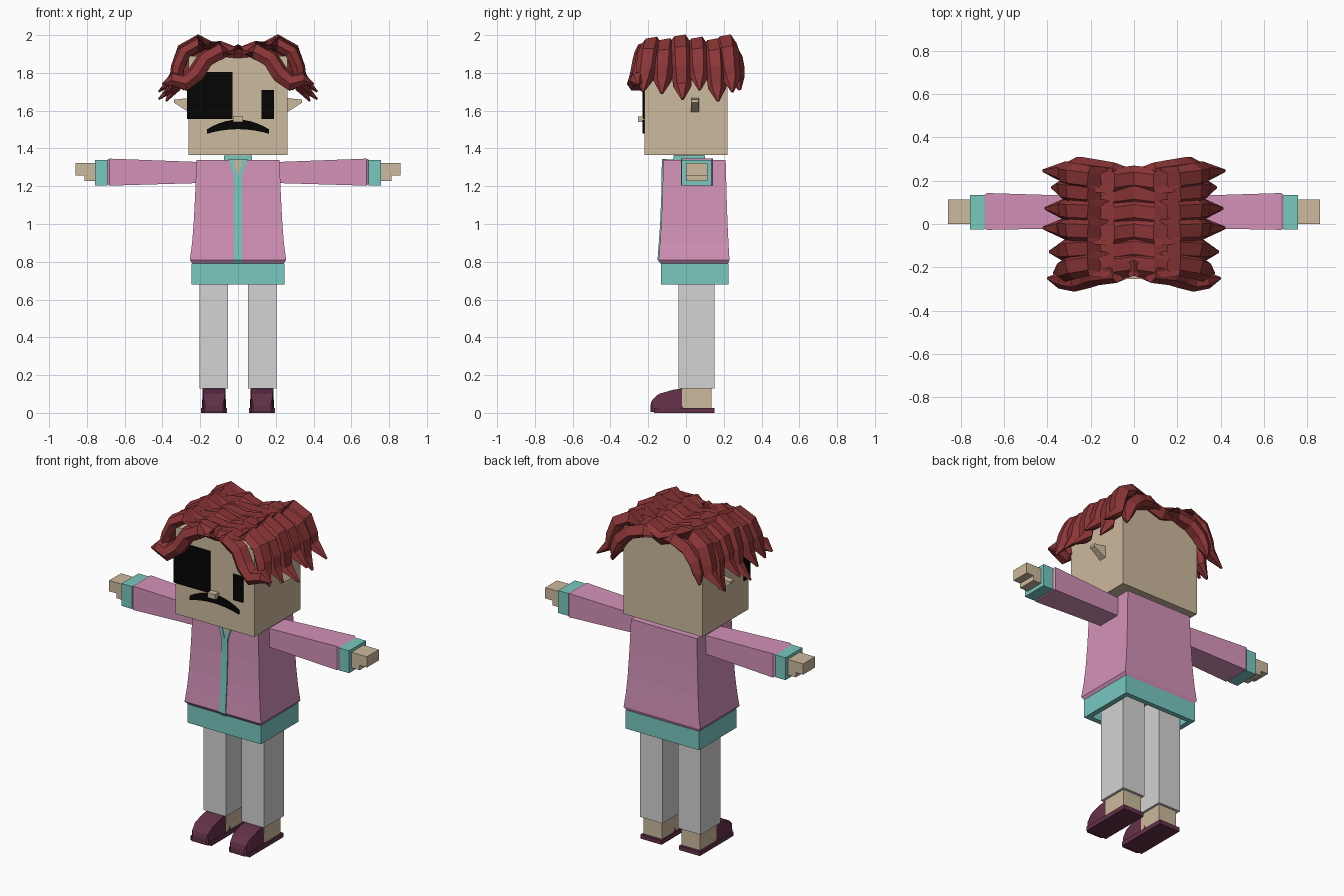
import bpy, bmesh, math
from mathutils import Vector

cube = bpy.data.objects.get("Cube")
if cube:
    bpy.data.objects.remove(cube, do_unlink=True)


def material(name, r, g, b):
    m = bpy.data.materials.new(name)
    m.use_nodes = True
    col = [(c / 255) ** 2.2 for c in (r, g, b)] + [1]
    m.diffuse_color = col
    m.node_tree.nodes["Principled BSDF"].inputs["Base Color"].default_value = col
    return m


SKIN = material("skin", 203, 184, 156)
PINK = material("pink cloth", 211, 145, 183)
TEAL = material("teal trim", 120, 199, 191)
GREY = material("grey trousers", 210, 210, 210)
SHOE = material("plum shoe", 100, 52, 74)
HAIR = material("red hair", 138, 56, 57)
BLACK = material("black", 13, 13, 13)


def loft(name, rings, mat, side=1, closed=False):
    """Skin a list of equal rings; side=-1 mirrors the part in x."""
    bm = bmesh.new()
    rows = [[bm.verts.new((p[0] * side, p[1], p[2])) for p in r] for r in rings]
    n = len(rows[0])
    pairs = list(zip(rows, rows[1:]))
    if closed:
        pairs.append((rows[-1], rows[0]))
    for a, b in pairs:
        for i in range(n):
            j = (i + 1) % n
            bm.faces.new((a[i], a[j], b[j], b[i]))
    if not closed:
        bm.faces.new(rows[0])
        bm.faces.new(rows[-1])
    bmesh.ops.recalc_face_normals(bm, faces=bm.faces)
    me = bpy.data.meshes.new(name)
    bm.to_mesh(me)
    bm.free()
    me.materials.append(mat)
    ob = bpy.data.objects.new(name, me)
    bpy.context.collection.objects.link(ob)
    return ob


def rect_z(x0, x1, y0, y1, z):
    return [(x0, y0, z), (x1, y0, z), (x1, y1, z), (x0, y1, z)]


def rect_x(x, y0, y1, z0, z1):
    return [(x, y0, z0), (x, y1, z0), (x, y1, z1), (x, y0, z1)]


def box(name, x0, x1, y0, y1, z0, z1, mat, side=1):
    return loft(name, [rect_z(x0, x1, y0, y1, z) for z in (z0, z1)], mat, side)


# Head and face
box("head", -.263, .263, -.22, .22, 1.365, 1.89, SKIN)
box("large_eye_patch", -.27, -.03, -.23, -.17, 1.555, 1.805, BLACK)
box("small_eye", .125, .19, -.228, -.215, 1.555, 1.71, BLACK)
box("nose", -.026, .026, -.255, -.215, 1.54, 1.57, SKIN)
arch = []
for i in range(11):
    t = i / 5 - 1
    mid = 1.527 - .037 * t * t
    h = .012 + .013 * (1 - t * t)
    arch.append(rect_x(.163 * t, -.229, -.215, mid - h, mid + h))
loft("moustache", arch, BLACK)
box("neck", -.05, .05, -.06, .09, 1.3, 1.37, SKIN)

# Jacket body, flared towards the bottom
body = [(.79, .24, -.13, .222), (.81, .255, -.145, .23), (.9, .243, -.138, .225),
        (1.0, .235, -.131, .22), (1.15, .227, -.125, .215), (1.34, .22, -.12, .21)]
loft("jacket_body", [rect_z(-w, w, a, b, z) for z, w, a, b in body], PINK)

# Zip following the jacket front, skin at the open throat and the collar
zip_rings = [rect_z(-.021, .021, a - .006, a + .02, z) for z, w, a, b in body[:-1]]
zip_rings.append(rect_z(-.021, .021, -.129, -.1, 1.26))
loft("zip", zip_rings, TEAL)
loft("throat", [rect_z(-.004, .004, -.125, -.1, 1.255),
                rect_z(-.04, .04, -.124, -.05, 1.342)], SKIN)


def collar_ring(hx, y0, y1):
    return [(-hx, y0), (hx, y0), (hx, y1), (-hx, y1)]


def tube(name, hx, y0, y1, z0, z1, t, mat):
    """Rectangular band with open ends and wall thickness t."""
    outer, inner = collar_ring(hx, y0, y1), collar_ring(hx - t, y0 + t, y1 - t)
    rings = [[(x, y, z) for x, y in prof]
             for prof, z in ((outer, z0), (outer, z1), (inner, z1), (inner, z0))]
    return loft(name, rings, mat, closed=True)


tube("collar", .075, -.065, .1, 1.33, 1.362, .02, TEAL)
tube("jacket_hem", .245, -.132, .225, .68, .792, .03, TEAL)

# Hair lock: a tapered six-sided sweep
SECTION = [(-1, -.1), (-.55, .75), (.45, 1), (1, -.2), (.5, -.8), (-.5, -.8)]


def lock(name, path, scales, width, thick, side):
    pts = [Vector(p) for p in path]
    rings = []
    for i, p in enumerate(pts):
        t = (pts[min(i + 1, len(pts) - 1)] - pts[max(i - 1, 0)]).normalized()
        if i == 0:
            t = Vector((1, 0, 0))
        n = t.cross(Vector((0, -1, 0))).normalized()
        if n.z < 0 and n.x < 0:
            n = -n
        w = n.cross(t).normalized()
        if w.y < 0:
            w = -w
        s = scales[i]
        rings.append([p + w * a * width * s + n * b * thick * s for a, b in SECTION])
    loft(name, rings, HAIR, side)


# Side-swept locks, front to back: (y, tip height, tip reach, drift)
crown = [(-.18, 1.70, .37, -.04), (-.11, 1.69, .39, -.015), (-.03, 1.66, .42, .01),
         (.06, 1.71, .41, .01), (.145, 1.65, .38, .02), (.21, 1.70, .42, .03)]
TAPER = [1, 1, 1, 1, .95, .8, .12]

for s, tag in ((1, "left"), (-1, "right")):
    for k, (y, tip, reach, d) in enumerate(crown):
        up = (0, -.008, .012)[k % 3]
        path = [(0, y, 1.90), (.1, y - .012, 1.925 + up), (.21, y, 1.95 + up),
                (.285, y + d * .4, 1.905 + up), (.315, y + d * .7, 1.83),
                (.33, y + d, tip + .07), (reach, y + d * 1.2, tip)]
        lock(f"{tag}_hair_lock_{k + 1}", path, TAPER, .06, .042, s)
    # Fringe over the forehead and matching lock at the back
    fringe = [(0, -.2, 1.92), (.09, -.225, 1.915), (.17, -.235, 1.87),
              (.22, -.25, 1.79), (.28, -.265, 1.745), (.345, -.26, 1.765), (.4, -.25, 1.74)]
    lock(f"{tag}_fringe", fringe, [.8, 1, 1, 1, 1, .8, .12], .048, .05, s)
    nape = [(0, .215, 1.90), (.1, .235, 1.92), (.19, .25, 1.89),
            (.25, .26, 1.83), (.275, .27, 1.77), (.29, .285, 1.71)]
    lock(f"{tag}_back_lock", nape, [.7, 1, 1, 1, .8, .15], .05, .042, s)

    # Ear
    loft(f"{tag}_ear", [rect_x(.25, .025, .07, 1.585, 1.668),
                        rect_x(.338, .03, .065, 1.642, 1.658)], SKIN, s)

    # Collar lapel of the throat opening
    loft(f"{tag}_lapel", [rect_z(0, .021, -.13, -.1, 1.25),
                          rect_z(.025, .05, -.127, -.1, 1.345)], TEAL, s)

    # Sleeve, cuff and hand
    loft(f"{tag}_sleeve", [rect_x(.2, -.018, .128, 1.217, 1.328),
                           rect_x(.68, -.027, .143, 1.203, 1.346),
                           rect_x(.69, -.02, .135, 1.21, 1.34)], PINK, s)
    box(f"{tag}_cuff", .69, .758, -.025, .135, 1.205, 1.34, TEAL, s)
    box(f"{tag}_hand", .75, .86, 0, .113, 1.257, 1.322, SKIN, s)
    box(f"{tag}_fingers", .75, .812, 0, .113, 1.228, 1.257, SKIN, s)

    # Leg and ankle
    box(f"{tag}_trouser_leg", .052, .203, -.04, .15, .13, .79, GREY, s)
    box(f"{tag}_ankle", .065, .188, -.02, .135, .02, .132, SKIN, s)

    # Shoe: rounded toe cap lofted front to back, over a thin sole
    toe = [(-.188, .05, .04), (-.18, .058, .068), (-.145, .064, .1),
           (-.07, .066, .122), (-.012, .062, .13), (.03, .066, .028)]
    rings = []
    for y, w, h in toe:
        rings.append([(.127 - w, y, .006), (.127 + w, y, .006),
                      (.127 + w * .9, y, h), (.127 - w * .9, y, h)])
    loft(f"{tag}_shoe", rings, SHOE, s)
    box(f"{tag}_sole", .058, .197, -.17, .15, 0, .026, SHOE, s)
